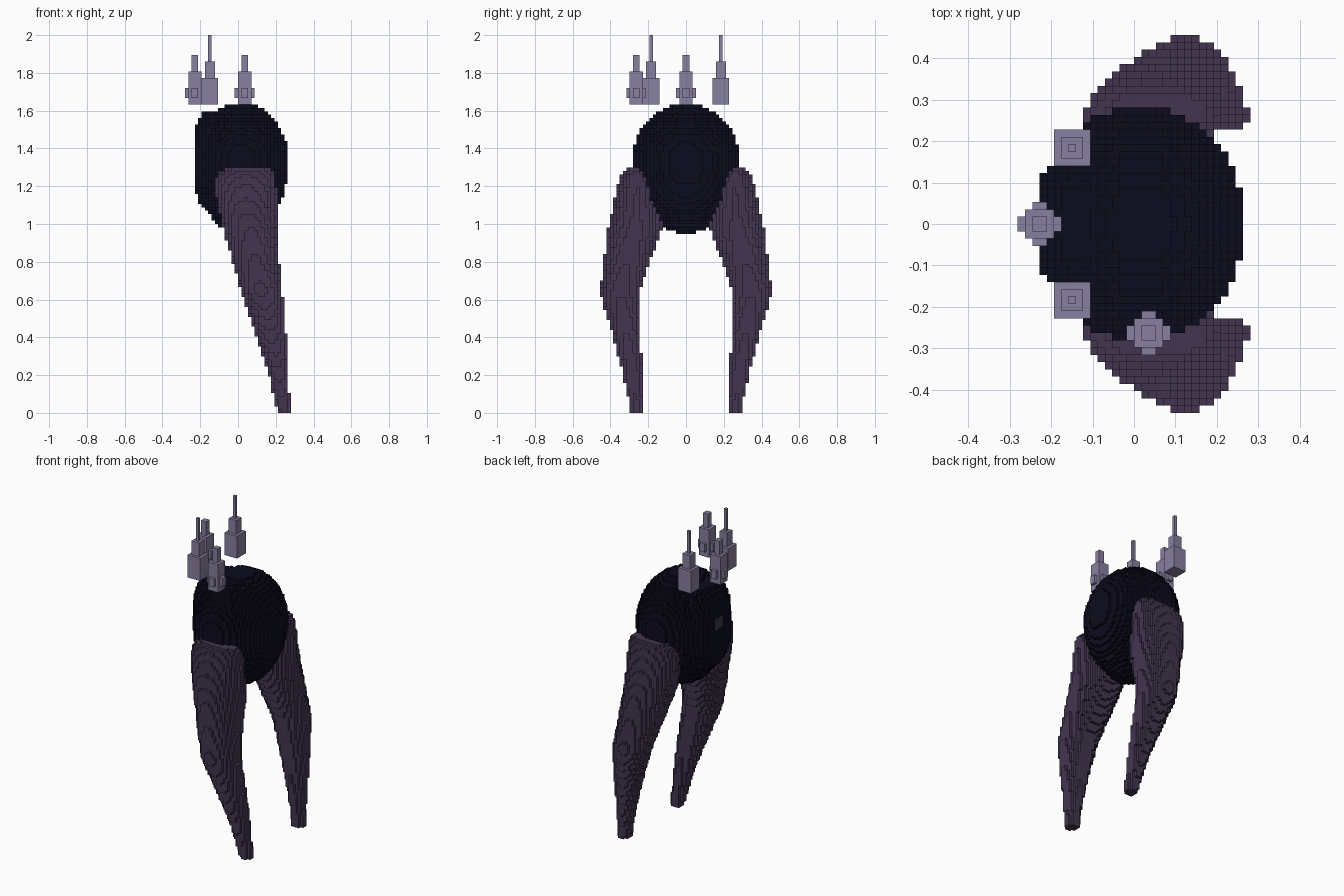
import bpy
import bmesh
import math

cube = bpy.data.objects.get("Cube")
if cube:
    bpy.data.objects.remove(cube, do_unlink=True)

S = 2 / 114  # edge length of one block


def material(name, rgb):
    m = bpy.data.materials.new(name)
    m.use_nodes = True
    m.diffuse_color = (*rgb, 1)
    bsdf = m.node_tree.nodes["Principled BSDF"]
    bsdf.inputs["Base Color"].default_value = (*rgb, 1)
    bsdf.inputs["Roughness"].default_value = 0.9
    return m


NAVY = material("dark navy", (0.0035, 0.0033, 0.0125))
PLUM = material("dusky plum", (0.055, 0.036, 0.080))
LILAC = material("grey lilac", (0.250, 0.216, 0.350))


def blocks(inside):
    """Grid cells whose centres pass the test."""
    return {(i, j, k)
            for i in range(-17, 17) for j in range(-27, 27) for k in range(114)
            if inside((i + .5) * S, (j + .5) * S, (k + .5) * S)}


def interpolate(rows, z):
    """Linear blend between rows that start with a height."""
    for a, b in zip(rows, rows[1:]):
        if a[0] <= z <= b[0]:
            t = (z - a[0]) / (b[0] - a[0])
            return [p + (q - p) * t for p, q in zip(a[1:], b[1:])]
    return None


# Egg-shaped body with a blunter bulge on the -x side
def in_body(x, y, z):
    half = 0.31 if z > 1.33 else 0.38
    egg = ((x - .017) / .252) ** 2 + (y / .285) ** 2 + ((z - 1.33) / half) ** 2
    bulge = (abs((x + .12) / .115) ** 3 + abs(y / .17) ** 3
             + abs((z - 1.34) / .265) ** 3)
    return egg < 1 or bulge < 1


# Leg sections: height, x min, x max, y min, y max
LEG = [(0.00, .208, .277, .228, .290), (0.20, .165, .268, .232, .332),
       (0.40, .100, .257, .240, .385), (0.60, .030, .240, .245, .445),
       (0.65, .015, .232, .240, .453), (0.80, -.030, .218, .190, .435),
       (1.00, -.085, .205, .118, .410), (1.10, -.110, .203, .140, .385),
       (1.20, -.120, .202, .160, .362), (1.25, -.118, .202, .180, .345),
       (1.28, -.090, .190, .200, .330), (1.305, -.020, .150, .250, .310)]


def in_leg(x, y, z):
    row = interpolate(LEG, z)
    if row is None:
        return False
    x0, x1, y0, y1 = row
    return (((2 * x - x0 - x1) / (x1 - x0)) ** 2
            + ((2 * y - y0 - y1) / (y1 - y0)) ** 2) < 1


# Floating spikes: (top height, radius in blocks) for each step
TALL = [(1.77, 2.9), (1.86, 1.5), (2.01, .6)]
SHORT = [(1.66, 2.2), (1.72, 2.6), (1.81, 2.2), (1.90, .8)]


def spike(cx, cy, steps):
    """Stepped spike around a centre given in block units."""
    cells = set()
    for k in range(93, 114):
        r = next((r for top, r in steps if (k + .5) * S < top), 0)
        for i in range(-17, 17):
            for j in range(-27, 27):
                if math.hypot(i + .5 - cx, j + .5 - cy) < r:
                    cells.add((i, j, k))
    return cells


body = blocks(in_body)
left_leg = blocks(in_leg) - body
mirrored_leg = {(i, -1 - j, k) for i, j, k in left_leg}
parts = {
    "body": (body, [NAVY, PLUM]),
    "back_leg": (left_leg, [PLUM]),
    "front_leg": (mirrored_leg, [PLUM]),
    "side_spike": (spike(-13, 0, SHORT), [LILAC]),
    "front_spike": (spike(2, -15, SHORT), [LILAC]),
    "tall_spike_back": (spike(-8.5, 10.5, TALL), [LILAC]),
    "tall_spike_front": (spike(-8.5, -10.5, TALL), [LILAC]),
}
solid = set().union(*(cells for cells, _ in parts.values()))

# Face corners for both directions of each axis, wound outwards
SIDES = []
for axis in range(3):
    u, v = (axis + 1) % 3, (axis + 2) % 3
    for sign in (0, 1):
        ring = [(0, 0), (1, 0), (1, 1), (0, 1)]
        corners = []
        for a, b in (ring if sign else ring[::-1]):
            c = [0, 0, 0]
            c[axis], c[u], c[v] = sign, a, b
            corners.append(c)
        step = [0, 0, 0]
        step[axis] = 2 * sign - 1
        SIDES.append((step, corners))


def build(name, cells, mats):
    """Skin the exposed sides of a set of blocks."""
    bm = bmesh.new()
    verts = {}
    for cell in sorted(cells):
        for step, corners in SIDES:
            if tuple(p + d for p, d in zip(cell, step)) in solid:
                continue
            face = []
            for c in corners:
                key = tuple(p + d for p, d in zip(cell, c))
                if key not in verts:
                    verts[key] = bm.verts.new([n * S for n in key])
                face.append(verts[key])
            f = bm.faces.new(face)
            # Small plum mark on the -x side of the body
            i, j, k = cell
            if len(mats) > 1 and i < -11 and abs(j + .5) < 2 and 76 <= k <= 79:
                f.material_index = 1
    mesh = bpy.data.meshes.new(name)
    bm.to_mesh(mesh)
    bm.free()
    for m in mats:
        mesh.materials.append(m)
    obj = bpy.data.objects.new(name, mesh)
    bpy.context.collection.objects.link(obj)


for name, (cells, mats) in parts.items():
    build(name, cells, mats)
